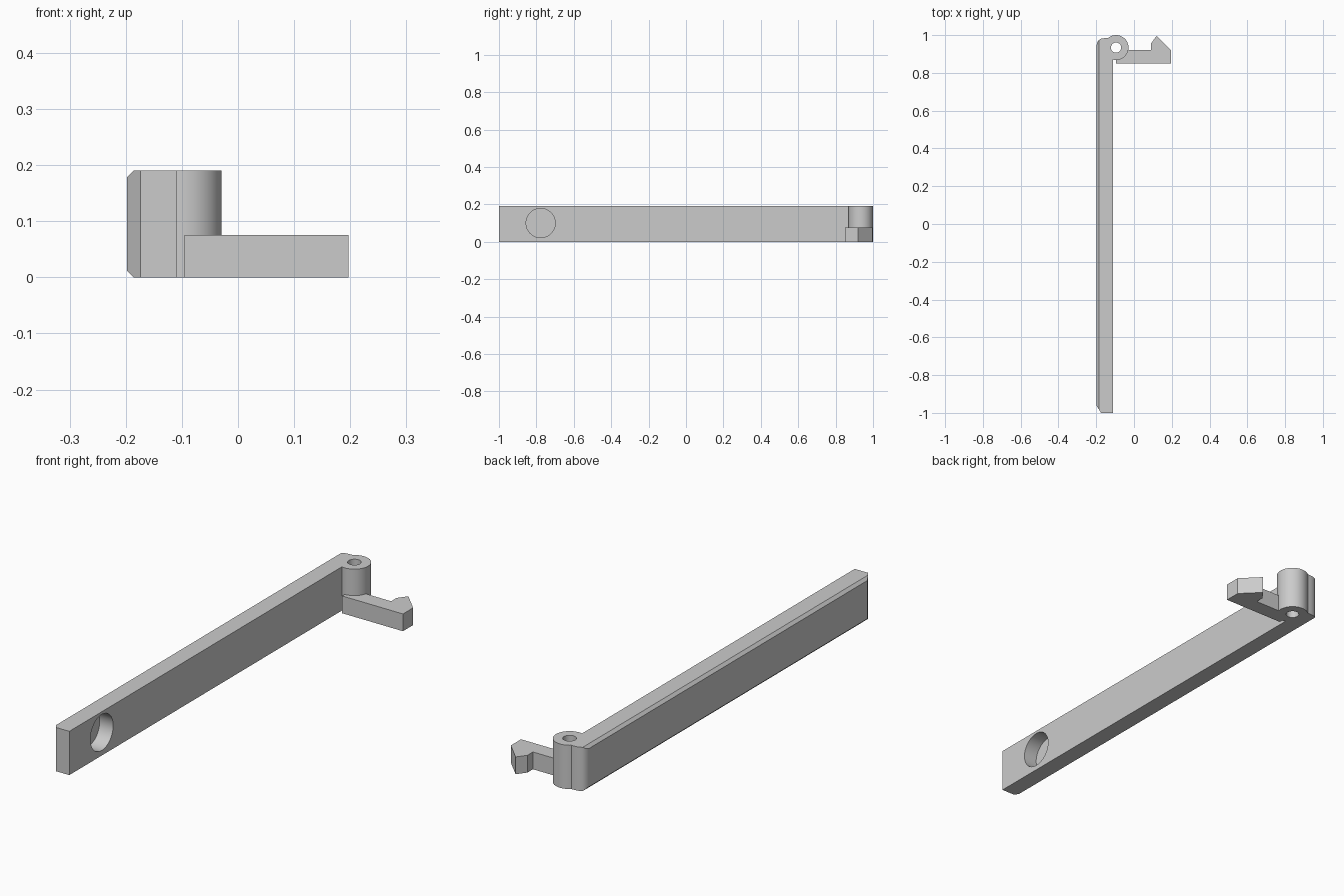
import bpy
import bmesh
import math
from mathutils import Matrix, Vector

cube = bpy.data.objects.get("Cube")
if cube:
    bpy.data.objects.remove(cube, do_unlink=True)

HEIGHT = 0.19
PIN = Vector((-0.095, 0.934, 0))
BARREL_R, PIN_R = 0.066, 0.027
OUTER_X = -0.198

grey = bpy.data.materials.new("plain grey")
grey.use_nodes = True
grey.diffuse_color = (0.6, 0.6, 0.6, 1)
grey.node_tree.nodes["Principled BSDF"].inputs["Base Color"].default_value = grey.diffuse_color


def make_object(name, bm):
    bmesh.ops.recalc_face_normals(bm, faces=bm.faces)
    mesh = bpy.data.meshes.new(name)
    bm.to_mesh(mesh)
    bm.free()
    mesh.materials.append(grey)
    obj = bpy.data.objects.new(name, mesh)
    bpy.context.collection.objects.link(obj)
    return obj


def prism(outline, height):
    """Extrude a plan outline upward from the ground."""
    bm = bmesh.new()
    face = bm.faces.new([bm.verts.new((x, y, 0)) for x, y in outline])
    top = bmesh.ops.extrude_face_region(bm, geom=[face])["geom"]
    verts = [v for v in top if isinstance(v, bmesh.types.BMVert)]
    bmesh.ops.translate(bm, verts=verts, vec=(0, 0, height))
    return bm


def cylinder(name, radius, depth, centre, axis="Z"):
    bm = bmesh.new()
    turn = Matrix.Rotation(math.pi / 2, 4, "Y") if axis == "X" else Matrix()
    bmesh.ops.create_cone(bm, cap_ends=True, segments=64, radius1=radius, radius2=radius,
                          depth=depth, matrix=Matrix.Translation(centre) @ turn)
    return make_object(name, bm)


def cut(obj, cutter):
    """Subtract the cutter from the object and discard it."""
    mod = obj.modifiers.new("cut", "BOOLEAN")
    mod.operation, mod.solver, mod.object = "DIFFERENCE", "EXACT", cutter
    bpy.context.view_layer.update()
    graph = bpy.context.evaluated_depsgraph_get()
    result = bpy.data.meshes.new_from_object(obj.evaluated_get(graph))
    obj.modifiers.clear()
    obj.data = result
    bpy.data.objects.remove(cutter, do_unlink=True)


middle = PIN + Vector((0, 0, HEIGHT / 2))

# Long bar: clipped front corner, rounded corner beside the hinge
bm = prism([(-0.11, -1), (-0.174, -1), (OUTER_X, -0.963), (OUTER_X, 0.948), (-0.194, 0.963),
            (-0.186, 0.974), (-0.174, 0.981), (-0.156, 0.984), (-0.11, 0.984)], HEIGHT)
# Chamfers along the outer face, top and bottom
for z, direction in ((HEIGHT - 0.012, 1), (0.012, -1)):
    bmesh.ops.bisect_plane(bm, geom=bm.verts[:] + bm.edges[:] + bm.faces[:],
                           plane_co=(OUTER_X, 0, z), plane_no=(-1, 0, direction),
                           clear_outer=True)
    bmesh.ops.holes_fill(bm, edges=[e for e in bm.edges if e.is_boundary])
bar = make_object("long_bar", bm)
cut(bar, cylinder("barrel_cutter", BARREL_R, 1, middle))

# Blind round pocket in the inner face
cut(bar, cylinder("pocket_cutter", 0.078, 0.13, (-0.11, -0.777, 0.1), "X"))

# Hinge barrel with a through hole for the pin
barrel = cylinder("hinge_barrel", BARREL_R, HEIGHT, middle)
cut(barrel, cylinder("pin_cutter", PIN_R, 1, middle))

# Low hooked arm springing from the barrel
hook = make_object("hook_arm", prism([(-0.095, 0.85), (0.197, 0.85), (0.197, 0.92), (0.12, 0.997),
                                      (0.091, 0.957), (0.091, 0.92), (-0.095, 0.92)], 0.075))
cut(hook, cylinder("barrel_cutter", BARREL_R, 1, middle))

# Smooth curved walls, crisp edges
for obj in (bar, barrel, hook):
    bpy.ops.object.select_all(action="DESELECT")
    obj.select_set(True)
    bpy.context.view_layer.objects.active = obj
    bpy.ops.object.shade_smooth_by_angle(angle=math.radians(25))
